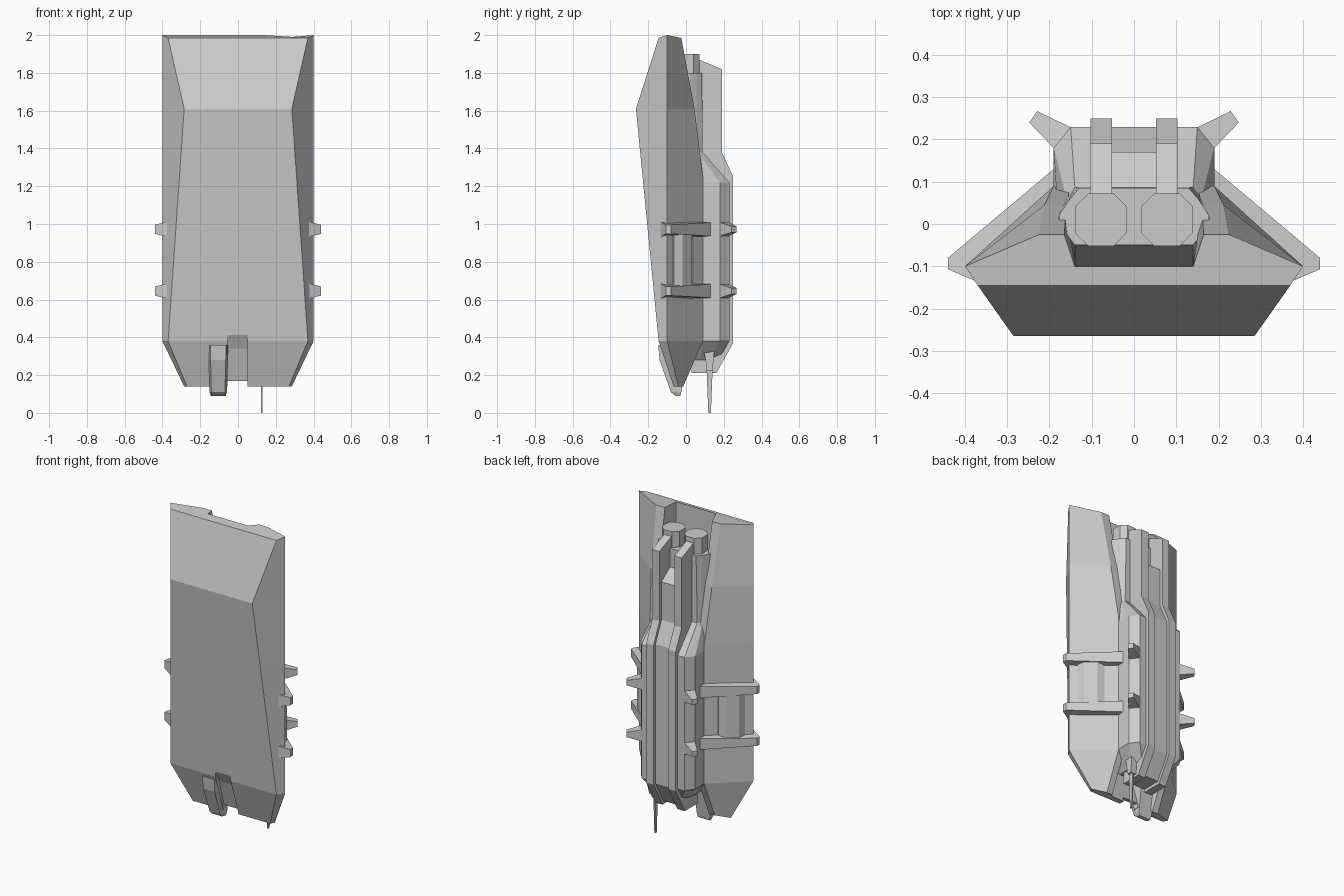
import bpy, bmesh
from mathutils import Vector

if "Cube" in bpy.data.objects:
    bpy.data.objects.remove(bpy.data.objects["Cube"])


def make(name, verts, faces):
    bm = bmesh.new()
    vs = [bm.verts.new(v) for v in verts]
    for f in faces:
        bm.faces.new([vs[i] for i in f])
    bmesh.ops.recalc_face_normals(bm, faces=bm.faces)
    me = bpy.data.meshes.new(name)
    bm.to_mesh(me)
    bm.free()
    ob = bpy.data.objects.new(name, me)
    bpy.context.collection.objects.link(ob)
    return ob


def loft(name, rings):
    """Skin a list of equal-length closed rings and cap both ends."""
    n = len(rings[0])
    verts = [p for r in rings for p in r]
    faces = [list(range(n)), list(range(len(verts) - n, len(verts)))]
    for k in range(len(rings) - 1):
        for i in range(n):
            j = (i + 1) % n
            faces.append([k * n + i, k * n + j, (k + 1) * n + j, (k + 1) * n + i])
    return make(name, verts, faces)


def sym_ring(z, half):
    """Mirror right-hand (x, y) points into a full ring at height z."""
    return [(x, y, z) for x, y in half] + [(-x, y, z) for x, y in reversed(half)]


def side_prism(name, profile, x0, x1):
    """Extrude a (y, z) profile between two x positions."""
    return loft(name, [[(x, y, z) for y, z in profile] for x in (x0, x1)])


def flat_plate(name, pts, z, side):
    """Horizontal plate from (x, y, half thickness) points, mirrored by side."""
    return loft(name, [[(side * x, y, z + s * h) for x, y, h in pts] for s in (-1, 1)])


# Front armoured shell with a U-shaped recess at its back
shell = loft("front_shell", [sym_ring(z, h) for z, h in [
    (0.14, [(.27, -.065), (.285, -.04), (.19, -.015), (.15, -.015), (.14, -.03)]),
    (0.38, [(.37, -.145), (.40, -.10), (.19, .09), (.15, .09), (.14, -.095)]),
    (1.25, [(.31, -.23), (.40, -.10), (.19, .09), (.15, .09), (.14, -.10)]),
    (1.61, [(.285, -.265), (.40, -.10), (.212, .045), (.16, .045), (.14, -.10)]),
    (1.99, [(.37, -.145), (.40, -.10), (.225, -.025), (.165, -.025), (.14, -.10)]),
]])
for v in shell.data.vertices:
    if v.co.z > 1.95:
        v.co.z = 2.0 if -.12 < v.co.y < -.05 else 1.985

# Notch cut in the lower front of the shell
notch = side_prism("notch_cutter", [(-.152, .42), (-.11, .34), (-.06, .17),
                                    (-.01, .17), (-.01, .05), (-.3, .05), (-.3, .42)],
                   -.055, .05)
notch.hide_render = True
notch.hide_viewport = True
cut = shell.modifiers.new("notch", 'BOOLEAN')
cut.operation = 'DIFFERENCE'
cut.solver = 'EXACT'
cut.object = notch

# Small chin block beside the notch
chin = []
for z, yf, yb, wf, wb in [(.09, -.055, -.03, .034, .04), (.11, -.08, -.025, .036, .046),
                          (.28, -.14, .0, .04, .05), (.36, -.147, .0, .042, .052)]:
    m = yf + .03 if z > .1 else yf + .012
    chin.append([(-.105 + dx, y, z) for dx, y in
                 [(-wf, yf), (wf, yf), (wb, m), (wb, yb), (-wb, yb), (-wb, m)]])
loft("chin_block", chin)

# Rear body running down inside the recess
loft("rear_body", [sym_ring(z, h) for z, h in [
    (0.28, [(.10, .0), (.11, .02), (.11, .08), (.10, .12), (.08, .17)]),
    (0.38, [(.14, -.10), (.18, .0), (.19, .09), (.19, .18), (.15, .23)]),
    (1.22, [(.14, -.10), (.18, .0), (.19, .09), (.19, .18), (.15, .23)]),
    (1.38, [(.14, -.08), (.18, .0), (.18, .02), (.16, .06), (.14, .088)]),
    (1.80, [(.14, -.05), (.178, .0), (.178, .02), (.155, .055), (.13, .085)]),
]])

# Twin octagonal tanks at the top of the body
for side, tag in ((1, "right"), (-1, "left")):
    c, a, b = side * .078, .062, .03
    octagon = [(a, b), (b, a), (-b, a), (-a, b), (-a, -b), (-b, -a), (b, -a), (a, -b)]
    loft("tank_" + tag, [[(c + x, .01 + y, z) for x, y in octagon] for z in (1.5, 1.9)])

    # Vertical back rails
    side_prism("back_rail_" + tag,
               [(.07, 1.87), (.19, 1.82), (.19, 1.38), (.25, 1.25), (.25, .37),
                (.16, .21), (.03, .21), (.03, .4), (.07, 1.3)], side * .052, side * .103)

    # Clamp arms along the flank, with splayed claws at the back
    for tier, z in (("lower", .645), ("upper", .972)):
        flat_plate(f"clamp_arm_{tier}_{tag}",
                   [(.44, -.08, .024), (.44, -.107, .024), (.375, -.135, .04),
                    (.34, -.08, .04), (.15, .08, .04), (.19, .13, .036)], z, side)
        flat_plate(f"clamp_claw_{tier}_{tag}",
                   [(.229, .267, .016), (.248, .24, .016), (.19, .18, .036),
                    (.17, .15, .04), (.13, .19, .04), (.148, .228, .036)], z, side)

    # Faceted pod on the flank between the arms
    mid, t, n = Vector((.305, -.023)), Vector((-.742, .671)), Vector((.671, .742))
    pts = [mid + t * u + n * w for u, w in
           [(-.075, -.02), (-.075, .012), (-.035, .036), (.04, .036), (.08, .012), (.08, -.02)]]
    loft("flank_pod_" + tag, [[(side * p.x, p.y, z) for p in pts] for z in (.66, .95)])

# Sloped centre panel between the rails
side_prism("centre_panel", [(.06, 1.70), (.09, 1.68), (.17, 1.62), (.17, 1.38), (.23, 1.25),
                            (.23, .37), (.15, .23), (.03, .23), (.05, 1.3)], -.053, .053)

# Hanging needle and its mount under the body
side_prism("needle_mount", [(.095, .325), (.15, .325), (.145, .27), (.14, .225),
                            (.11, .225), (.105, .27)], .1, .142)
side_prism("needle", [(.108, .26), (.142, .26), (.132, .0), (.118, .0)], .121, .129)
